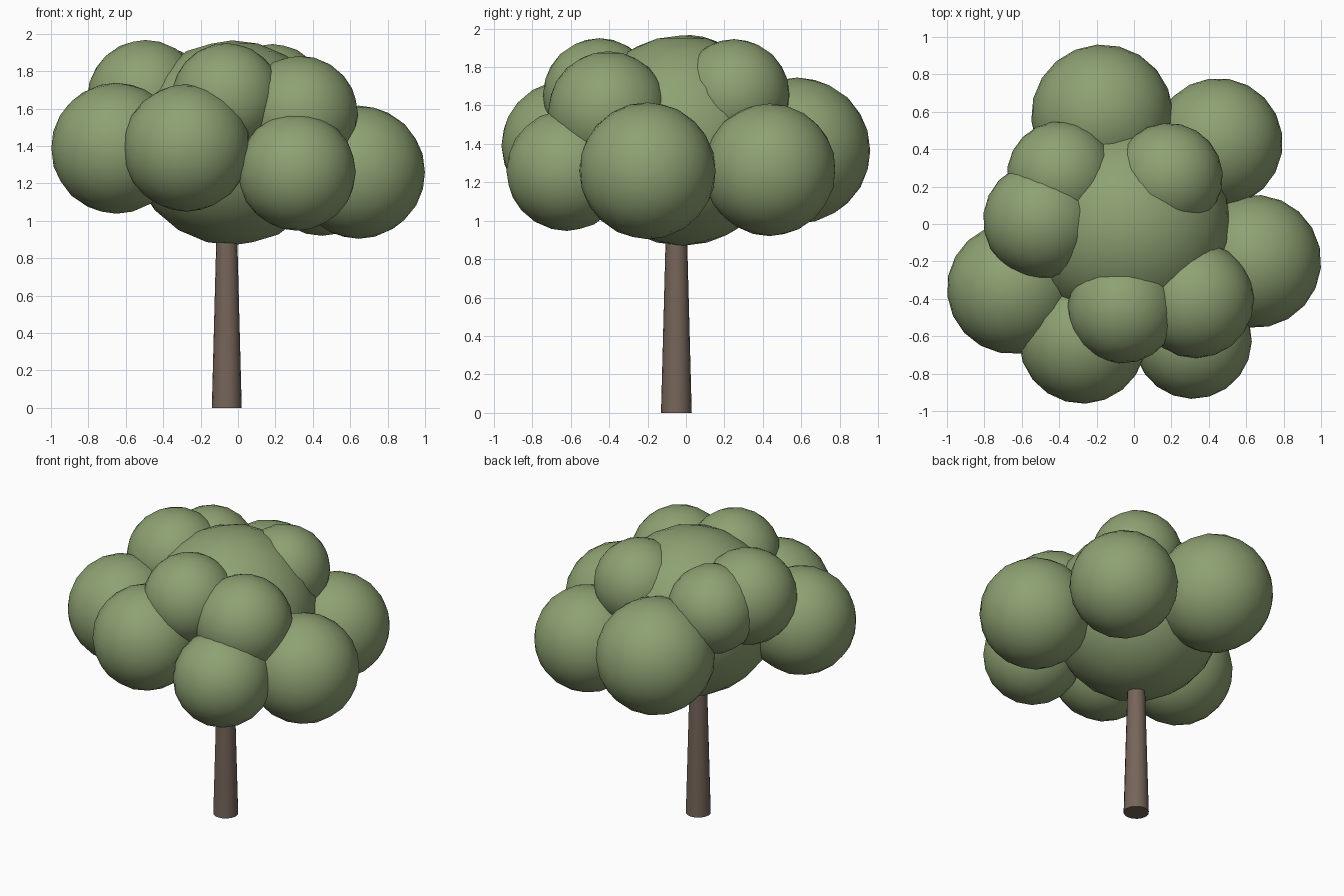
import bpy
import math

if "Cube" in bpy.data.objects:
    bpy.data.objects.remove(bpy.data.objects["Cube"])


def material(name, color):
    m = bpy.data.materials.new(name)
    m.diffuse_color = color
    m.use_nodes = True
    m.node_tree.nodes["Principled BSDF"].inputs["Base Color"].default_value = m.diffuse_color
    return m


leaf = material("leaf_green", (0.27, 0.36, 0.17, 1))
bark = material("bark_brown", (0.18, 0.13, 0.10, 1))


def foliage(name, center, radius, index):
    bpy.ops.mesh.primitive_ico_sphere_add(subdivisions=3, radius=1, location=center)
    ob = bpy.context.object
    ob.name = name
    ob.scale = radius if isinstance(radius, tuple) else (radius,) * 3
    # turn each clump a little so the facets do not line up
    ob.rotation_euler = (0, 0, index * 0.7)
    ob.data.materials.append(leaf)
    bpy.ops.object.shade_smooth()


# Trunk: slim taper running up into the crown
bpy.ops.mesh.primitive_cone_add(vertices=16, radius1=0.08, radius2=0.047,
                                depth=1.25, location=(-0.06, -0.05, 0.625))
trunk = bpy.context.object
trunk.name = "trunk"
trunk.data.materials.append(bark)
bpy.ops.object.shade_smooth_by_angle(angle=math.radians(40))

# Crown core
foliage("crown_core", (-0.03, -0.02, 1.417), (0.55, 0.55, 0.548), 0)

# Outer and upper foliage clumps: centre and radius
clumps = {
    "clump_back": ((-0.17, 0.58, 1.365), 0.38),
    "clump_back_right": ((0.45, 0.435, 1.265), 0.345),
    "clump_right": ((0.645, -0.20, 1.26), 0.356),
    "clump_front_right": ((0.315, -0.62, 1.262), 0.315),
    "clump_front": ((-0.275, -0.62, 1.39), 0.341),
    "clump_left": ((-0.65, -0.345, 1.388), 0.35),
    "clump_upper_left": ((-0.495, 0.02, 1.655), 0.312),
    "clump_upper_front": ((-0.06, -0.45, 1.655), 0.295),
    "clump_upper_front_right": ((0.33, -0.405, 1.57), 0.312),
    "clump_upper_back_right": ((0.185, 0.25, 1.655), 0.29),
    "clump_upper_back_left": ((-0.39, 0.26, 1.63), 0.29),
}
for i, (name, (center, radius)) in enumerate(clumps.items(), 1):
    foliage(name, center, radius, i)
